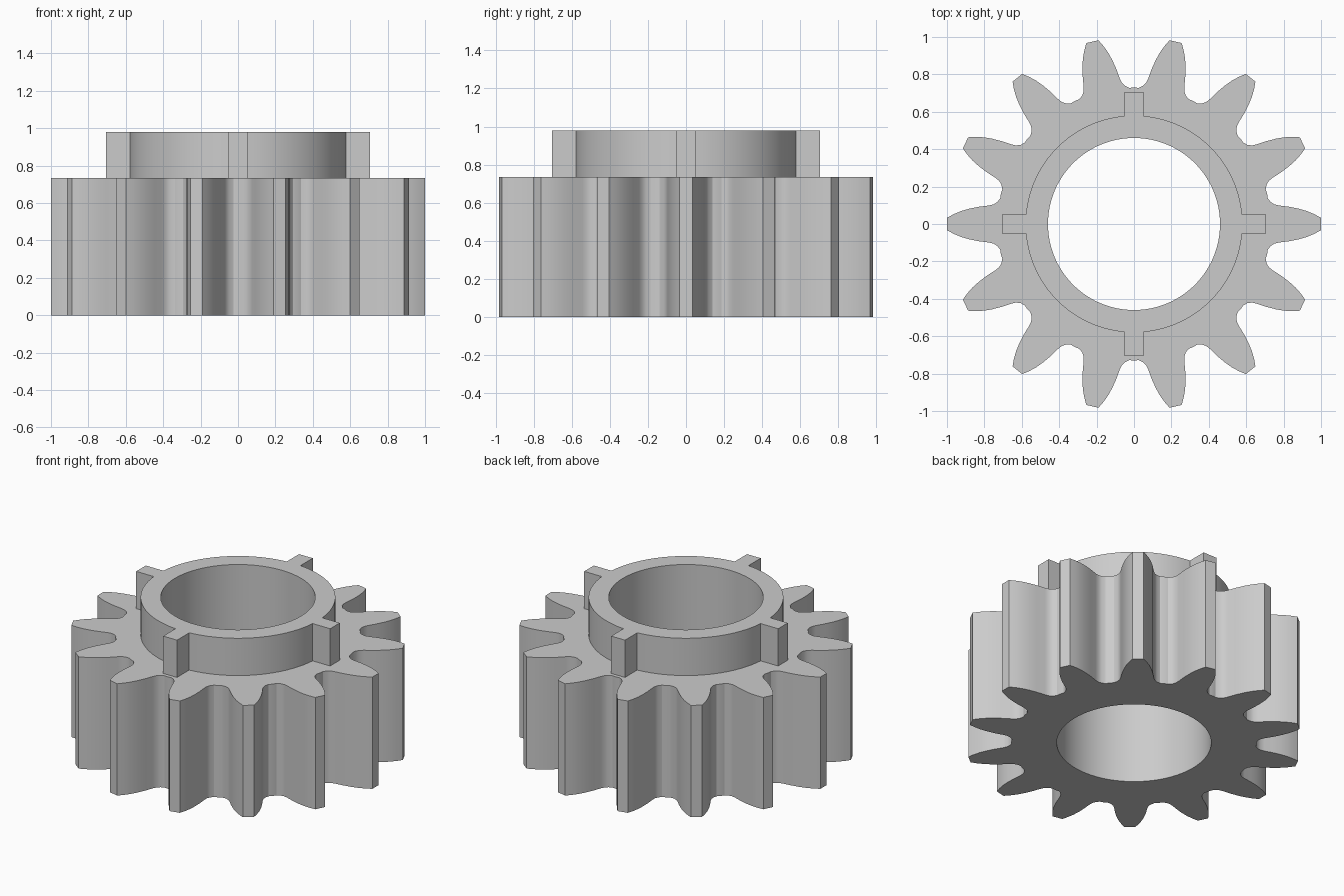
import bpy
import bmesh
from math import asin, cos, sin, pi, radians
from mathutils import Vector, Matrix

cube = bpy.data.objects.get("Cube")
if cube:
    bpy.data.objects.remove(cube, do_unlink=True)

TEETH = 14
GEAR_TOP, HUB_TOP = 0.735, 0.98
BORE_R, HUB_R = 0.46, 0.58
KEY_R, KEY_HALF = 0.705, 0.05

# Half of one tooth, from the tip corner down the flank to the root
FLANK = [(1.0, 0.033), (0.965, 0.052), (0.925, 0.069), (0.88, 0.082),
         (0.83, 0.092), (0.775, 0.099), (0.75, 0.105), (0.73, 0.118),
         (0.715, 0.138)]


def repeat(points, count):
    """Copy a run of 2D points evenly around the axis."""
    return [Matrix.Rotation(2 * pi * i / count, 2) @ Vector(p)
            for i in range(count) for p in points]


# Toothed outline
tooth = [(x, -y) for x, y in reversed(FLANK)] + FLANK
half_pitch = pi / TEETH
tooth.append((0.73 * cos(half_pitch), 0.73 * sin(half_pitch)))
tooth_loop = repeat(tooth, TEETH)

# Hub outline: a square key followed by a quarter arc, four times
a = asin(KEY_HALF / HUB_R)
steps = 20
quarter = [(KEY_R, -KEY_HALF), (KEY_R, KEY_HALF)]
for i in range(steps + 1):
    t = a + (pi / 2 - 2 * a) * i / steps
    quarter.append((HUB_R * cos(t), HUB_R * sin(t)))
hub_loop = repeat(quarter, 4)

# Round bore
bore_loop = repeat([(BORE_R, 0)], 96)

bm = bmesh.new()


def ring(loop, z):
    verts = [bm.verts.new((p.x, p.y, z)) for p in loop]
    edges = [bm.edges.new((v, verts[i - 1])) for i, v in enumerate(verts)]
    return verts, edges


def cap(outer, inner):
    """Flat face between two outlines at the same height."""
    bmesh.ops.triangle_fill(bm, edges=outer[1] + inner[1],
                            use_beauty=True, normal=(0, 0, 1))


def wall(low, high):
    """Upright side between two copies of an outline."""
    lo, hi = low[0], high[0]
    for i in range(len(lo)):
        bm.faces.new((lo[i - 1], lo[i], hi[i], hi[i - 1]))


tooth_low, tooth_high = ring(tooth_loop, 0), ring(tooth_loop, GEAR_TOP)
hub_low, hub_high = ring(hub_loop, GEAR_TOP), ring(hub_loop, HUB_TOP)
bore_low, bore_high = ring(bore_loop, 0), ring(bore_loop, HUB_TOP)

cap(tooth_low, bore_low)
cap(tooth_high, hub_low)
cap(hub_high, bore_high)
wall(tooth_low, tooth_high)
wall(hub_low, hub_high)
wall(bore_low, bore_high)
bmesh.ops.recalc_face_normals(bm, faces=bm.faces[:])

mesh = bpy.data.meshes.new("pinion_gear")
bm.to_mesh(mesh)
bm.free()
gear = bpy.data.objects.new("pinion_gear", mesh)
bpy.context.collection.objects.link(gear)

# Plain grey metal
grey = bpy.data.materials.new("grey")
grey.use_nodes = True
colour = (0.6, 0.6, 0.6, 1)
grey.diffuse_color = colour
grey.node_tree.nodes["Principled BSDF"].inputs["Base Color"].default_value = colour
mesh.materials.append(grey)

# Smooth round walls, crisp rims and tooth tips
bpy.ops.object.select_all(action='DESELECT')
gear.select_set(True)
bpy.context.view_layer.objects.active = gear
bpy.ops.object.shade_smooth_by_angle(angle=radians(25))
